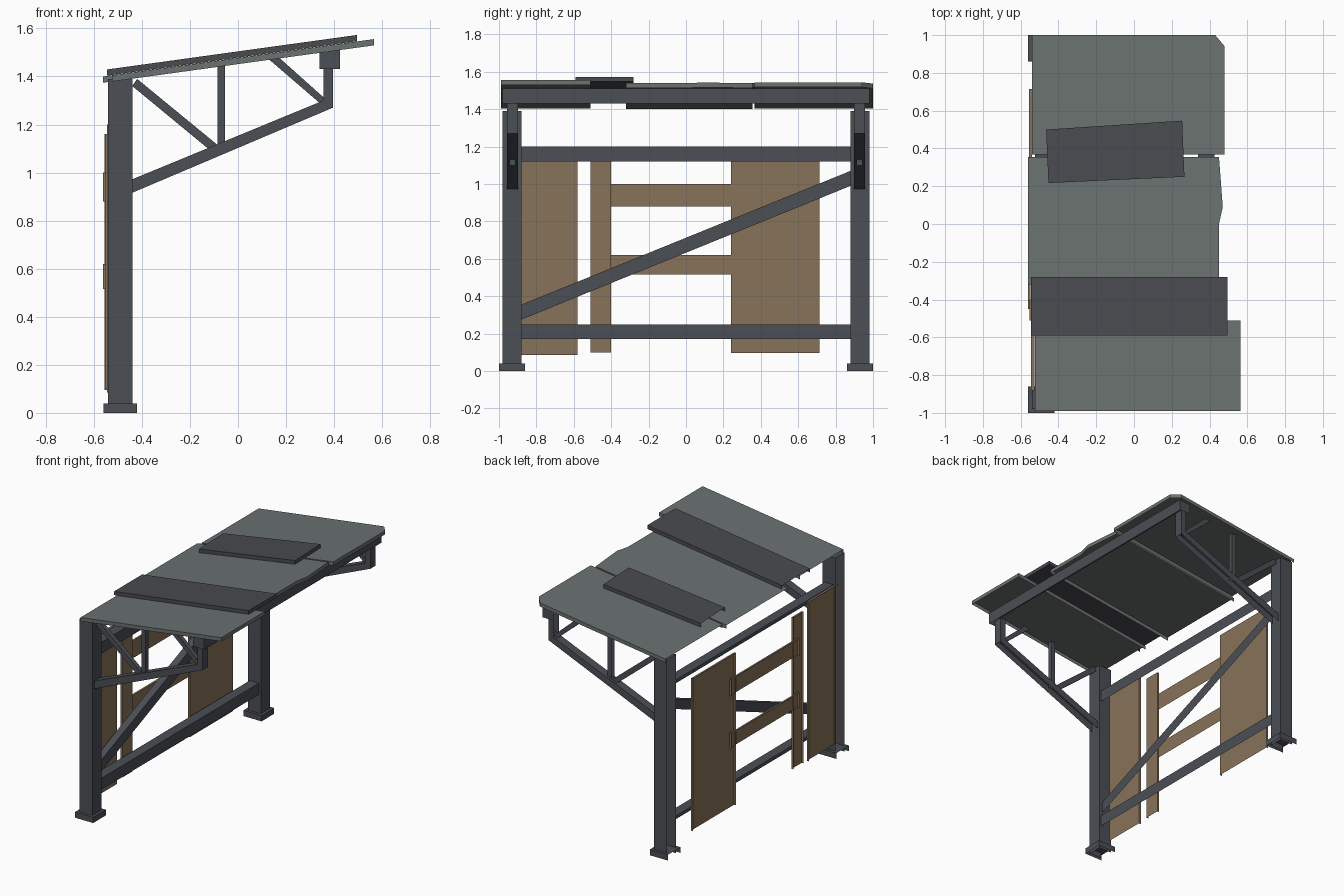
import bpy, bmesh
from mathutils import Vector

if "Cube" in bpy.data.objects:
    bpy.data.objects.remove(bpy.data.objects["Cube"])


def material(name, rgb):
    m = bpy.data.materials.new(name)
    m.diffuse_color = (*rgb, 1)
    m.use_nodes = True
    m.node_tree.nodes["Principled BSDF"].inputs["Base Color"].default_value = m.diffuse_color
    return m


STEEL = material("dark steel", (0.070, 0.077, 0.090))
PATCH = material("dark patch sheet", (0.066, 0.070, 0.078))
ROOF = material("grey green sheet", (0.145, 0.168, 0.162))
WOOD = material("brown board", (0.245, 0.168, 0.100))


def prism(name, pts, axis, a, b, mat, lift=None):
    """Extrude a 2D outline along an axis; the shell is open at the back and below."""
    def place(u, v, w):
        p = {'x': (w, u, v), 'y': (u, w, v), 'z': (u, v, w)}[axis]
        p = Vector(p)
        if lift is not None:
            p.z += lift + 0.138 * (p.x + 0.56)
        return p
    bm = bmesh.new()
    lo = [bm.verts.new(place(u, v, a)) for u, v in pts]
    hi = [bm.verts.new(place(u, v, b)) for u, v in pts]
    n = len(pts)
    bm.faces.new(lo)
    bm.faces.new(hi)
    for i in range(n):
        j = (i + 1) % n
        bm.faces.new((lo[i], lo[j], hi[j], hi[i]))
    bmesh.ops.recalc_face_normals(bm, faces=bm.faces)
    bm.normal_update()
    hidden = [f for f in bm.faces if f.normal.x < -0.6 or f.normal.z < -0.6]
    bmesh.ops.delete(bm, geom=hidden, context='FACES')
    me = bpy.data.meshes.new(name)
    bm.to_mesh(me)
    bm.free()
    me.materials.append(mat)
    ob = bpy.data.objects.new(name, me)
    bpy.context.collection.objects.link(ob)
    return ob


def rect(u0, u1, v0, v1):
    return [(u0, v0), (u1, v0), (u1, v1), (u0, v1)]


# Two end frames: post, foot and cantilever truss
for side, s in (("front", -1), ("rear", 1)):
    def part(name, pts, y0, y1):
        y0, y1 = sorted((s * y0, s * y1))
        prism(f"{side}_{name}", pts, 'y', y0, y1, STEEL)
    part("post", rect(-0.54, -0.44, 0.0, 1.39), 0.88, 0.98)
    part("foot", rect(-0.56, -0.42, 0.0, 0.04), 0.86, 1.0)
    part("lower_arm", [(-0.44, 0.916), (0.395, 1.27), (0.38, 1.31), (-0.44, 0.972)], 0.898, 0.957)
    part("arm_upright", rect(0.355, 0.395, 1.27, 1.45), 0.898, 0.957)
    part("inner_strut", [(-0.44, 1.36), (-0.125, 1.1), (-0.085, 1.115), (-0.42, 1.39)], 0.912, 0.943)
    part("middle_strut", rect(-0.086, -0.054, 1.1, 1.445), 0.912, 0.943)
    part("outer_strut", [(0.13, 1.47), (0.345, 1.285), (0.365, 1.305), (0.175, 1.475)], 0.912, 0.943)

# Beam under the roof edge
prism("edge_beam", [(0.34, 1.43), (0.425, 1.43), (0.425, 1.51), (0.34, 1.498)], 'y', -0.98, 0.98, STEEL)

# Rails and brace between the posts
prism("top_rail", rect(-0.88, 0.88, 1.12, 1.2), 'x', -0.525, -0.455, STEEL)
prism("bottom_rail", rect(-0.88, 0.88, 0.17, 0.25), 'x', -0.525, -0.455, STEEL)
prism("diagonal_brace", [(-0.88, 0.275), (0.88, 0.99), (0.88, 1.07), (-0.88, 0.355)],
      'x', -0.515, -0.465, STEEL)

# Back wall boards: name, y range, z range, x range
boards = [
    ("wide_board_front", -0.90, -0.58, 0.085, 1.20, -0.545, -0.528),
    ("narrow_board", -0.51, -0.40, 0.10, 1.16, -0.552, -0.537),
    ("wide_board_rear", 0.24, 0.715, 0.095, 1.16, -0.555, -0.540),
    ("upper_cross_board", -0.45, 0.30, 0.88, 1.00, -0.562, -0.548),
    ("lower_cross_board", -0.45, 0.30, 0.515, 0.62, -0.562, -0.548),
]
for name, y0, y1, z0, z1, x0, x1 in boards:
    prism(name, rect(y0, y1, z0, z1), 'x', x0, x1, WOOD)

# Sloping roof sheets
T = 0.026
prism("roof_sheet_front", rect(-0.525, 0.565, -0.99, -0.51), 'z', 0, T, ROOF, 1.374)
prism("roof_sheet_middle", [(-0.562, -0.32), (0.45, -0.32), (0.45, 0.0), (0.47, 0.09),
                            (0.45, 0.355), (-0.562, 0.355)], 'z', 0, T, ROOF, 1.374)
prism("roof_sheet_rear", [(-0.54, 0.367), (0.48, 0.367), (0.48, 0.94), (0.43, 1.0),
                          (-0.54, 1.0)], 'z', 0, T, ROOF, 1.374)

# Patch sheets lying on the roof
prism("long_patch", rect(-0.545, 0.495, -0.59, -0.28), 'z', 0, T, PATCH, 1.401)
prism("crooked_patch", [(-0.465, 0.50), (0.255, 0.547), (0.267, 0.25), (-0.453, 0.217)],
      'z', 0, T, PATCH, 1.401)
